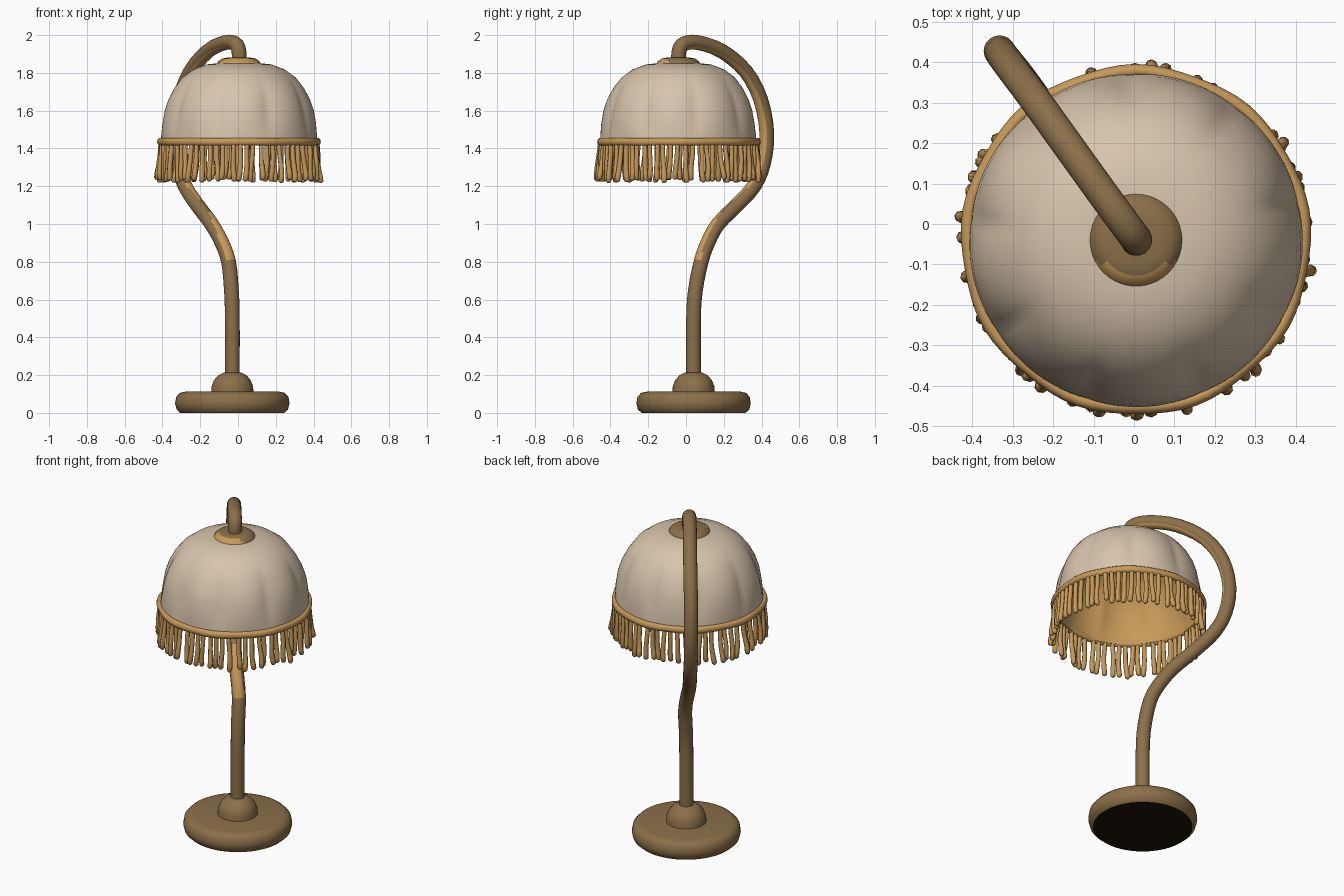
import bpy, bmesh, math, random
from mathutils import Vector

if "Cube" in bpy.data.objects:
    bpy.data.objects.remove(bpy.data.objects["Cube"])

random.seed(4)
TAU = 2 * math.pi


def material(name, rgb):
    m = bpy.data.materials.new(name)
    m.diffuse_color = (*rgb, 1)
    m.use_nodes = True
    m.node_tree.nodes["Principled BSDF"].inputs["Base Color"].default_value = m.diffuse_color
    return m


BROWN = material("antique brown", (0.26, 0.16, 0.067))
GOLD = material("warm gold", (0.57, 0.32, 0.10))
CREAM = material("cream fabric", (0.68, 0.55, 0.41))
DARK = material("dark underside", (0.012, 0.008, 0.002))


def finish(bm, name, mats, rule=None, angle=40):
    bmesh.ops.remove_doubles(bm, verts=bm.verts, dist=1e-5)
    bmesh.ops.recalc_face_normals(bm, faces=bm.faces)
    bm.normal_update()
    if rule:
        for f in bm.faces:
            f.material_index = rule(f.calc_center_median(), f.normal)
    me = bpy.data.meshes.new(name)
    bm.to_mesh(me)
    bm.free()
    ob = bpy.data.objects.new(name, me)
    bpy.context.collection.objects.link(ob)
    for m in mats:
        me.materials.append(m)
    bpy.ops.object.select_all(action='DESELECT')
    ob.select_set(True)
    bpy.context.view_layer.objects.active = ob
    bpy.ops.object.shade_smooth_by_angle(angle=math.radians(angle))
    return ob


def bridge(bm, a, b):
    n = len(a)
    for i in range(n):
        bm.faces.new((a[i], a[(i + 1) % n], b[(i + 1) % n], b[i]))


def lathe(profile, centre, n=64, warp=lambda a, r, z: r, close=False):
    bm = bmesh.new()
    rings = []
    for r, z in profile:
        ring = []
        for i in range(n):
            a = TAU * i / n
            q = warp(a, r, z)
            ring.append(bm.verts.new((centre[0] + q * math.cos(a), centre[1] + q * math.sin(a), z)))
        rings.append(ring)
    for a, b in zip(rings, rings[1:] + (rings[:1] if close else [])):
        bridge(bm, a, b)
    bmesh.ops.remove_doubles(bm, verts=bm.verts, dist=1e-5)
    return bm


def sweep(bm, pts, radii, side, n):
    side = side.normalized()
    rings = []
    for i, p in enumerate(pts):
        t = (pts[min(i + 1, len(pts) - 1)] - pts[max(i - 1, 0)]).normalized()
        u = (side - t * side.dot(t)).normalized()
        v = t.cross(u)
        rings.append([bm.verts.new(p + radii[i] * (u * math.cos(TAU * k / n) + v * math.sin(TAU * k / n)))
                      for k in range(n)])
    for a, b in zip(rings, rings[1:]):
        bridge(bm, a, b)
    bm.faces.new(rings[0])
    bm.faces.new(rings[-1])


def smooth_path(pts, steps):
    pts = [Vector(p) for p in pts]
    pts = [2 * pts[0] - pts[1]] + pts + [2 * pts[-1] - pts[-2]]
    out = []
    for a, b, c, d in zip(pts, pts[1:], pts[2:], pts[3:]):
        for k in range(steps):
            t = k / steps
            out.append(0.5 * (2 * b + (c - a) * t + (2 * a - 5 * b + 4 * c - d) * t * t
                              + (3 * b - a - 3 * c + d) * t ** 3))
    return out + [pts[-2]]


FOOT = (-0.03, 0.04)
HEAD = (0.005, -0.04)

# Round foot with dark underside
bm = lathe([(0, 0), (0.275, 0), (0.295, 0.018), (0.303, 0.05), (0.297, 0.085), (0.278, 0.106),
            (0.25, 0.112), (0, 0.112)], FOOT)
finish(bm, "base", [BROWN, DARK], lambda c, n: int(n.z < -0.9))

# Knob where the stem meets the foot
bm = lathe([(0, 0.105), (0.112, 0.105), (0.11, 0.14), (0.098, 0.172), (0.076, 0.198),
            (0.045, 0.214), (0, 0.216)], FOOT, 40)
finish(bm, "base_knob", [BROWN])

# Swan-neck stem, gold on the side facing the shade
path = smooth_path([(-0.03, 0.04, 0.2), (-0.03, 0.04, 0.5), (-0.035, 0.05, 0.65), (-0.05, 0.08, 0.8),
                    (-0.085, 0.115, 0.9), (-0.14, 0.17, 1.0), (-0.215, 0.27, 1.1), (-0.28, 0.36, 1.2),
                    (-0.32, 0.41, 1.32), (-0.333, 0.428, 1.48), (-0.31, 0.395, 1.66), (-0.25, 0.315, 1.81),
                    (-0.16, 0.19, 1.915), (-0.07, 0.065, 1.96), (-0.015, -0.01, 1.955),
                    (0.004, -0.036, 1.92), (0.006, -0.04, 1.86)], 3)
bm = bmesh.new()
sweep(bm, path, [0.039] * len(path), Vector((0.48, 0.345, 0)), 20)
inward = Vector((0.345, -0.48, 0)).normalized()


def stem_rule(c, n):
    if c.z < 0.82:
        return 0
    if c.z < 1.3:                      # lower bend: front face
        return int(n.dot(inward) > 0.62)
    focus = Vector((-0.06, 0.05, 1.5))  # hook: faces toward the shade
    return int(c.y > 0.0 and n.dot((focus - c).normalized()) > 0.5)


finish(bm, "stem", [BROWN, GOLD], stem_rule)

# Cap on top of the shade
bm = lathe([(0, 1.825), (0.112, 1.83), (0.117, 1.845), (0.108, 1.862), (0.088, 1.876), (0.06, 1.881),
            (0, 1.881)], HEAD, 40)
finish(bm, "shade_cap", [BROWN, GOLD], lambda c, n: int(c.z < 1.872 and n.y < -0.35))

# Lobed fabric dome with gold lining


def lobes(a, r, z):
    t = max(0.0, min(1.0, (z - 1.44) / 0.4))
    crease = 1 - abs(math.cos(4.5 * a + 0.5)) ** 0.7
    return r * (1 + 0.012 * t - 0.055 * crease * math.sin(math.pi * min(t * 1.15, 1)))


outer = [(0.413, 1.425), (0.413, 1.47), (0.408, 1.53), (0.396, 1.60), (0.375, 1.66), (0.342, 1.72),
         (0.298, 1.775), (0.24, 1.818), (0.17, 1.845), (0.1, 1.852), (0, 1.852)]
inner = [(max(r - 0.012, 0), z - 0.014 * (r < 0.4)) for r, z in reversed(outer)]
bm = lathe(outer + inner, HEAD, 108, lobes, True)
mid = Vector((HEAD[0], HEAD[1], 1.43))
finish(bm, "lamp_shade", [CREAM, GOLD], lambda c, n: int(n.dot(c - mid) < 0), 60)

# Rolled trim around the lower edge
bm = lathe([(0.416 + 0.017 * math.cos(TAU * k / 10), 1.435 + 0.021 * math.sin(TAU * k / 10))
            for k in range(10)], HEAD, 72,
           lambda a, r, z: r + 0.003 * math.sin(9 * a), True)
finish(bm, "shade_trim", [GOLD], None, 60)

# Hanging fringe of wavy strands
bm = bmesh.new()
COUNT = 68
for i in range(COUNT):
    a0 = TAU * (i + random.uniform(-0.25, 0.25)) / COUNT
    length = random.uniform(0.185, 0.205)
    flare = random.uniform(-0.002, 0.02)
    drift = random.uniform(-0.03, 0.03)
    phase = random.uniform(0, TAU)
    pts = []
    for k in range(8):
        t = k / 7
        a = a0 + drift * t + 0.012 * t * math.sin(phase + 5 * t)
        r = 0.414 + flare * t + 0.006 * math.sin(phase + 4 * t) * t
        pts.append(Vector((HEAD[0] + r * math.cos(a), HEAD[1] + r * math.sin(a), 1.43 - length * t)))
    pts.append(pts[-1] - Vector((0, 0, 0.008)))
    radii = [0.012, 0.013, 0.013, 0.013, 0.0135, 0.014, 0.015, 0.0145, 0.007]
    sweep(bm, pts, radii, Vector((-math.sin(a0), math.cos(a0), 0)), 8)
finish(bm, "fringe", [GOLD], None, 60)
